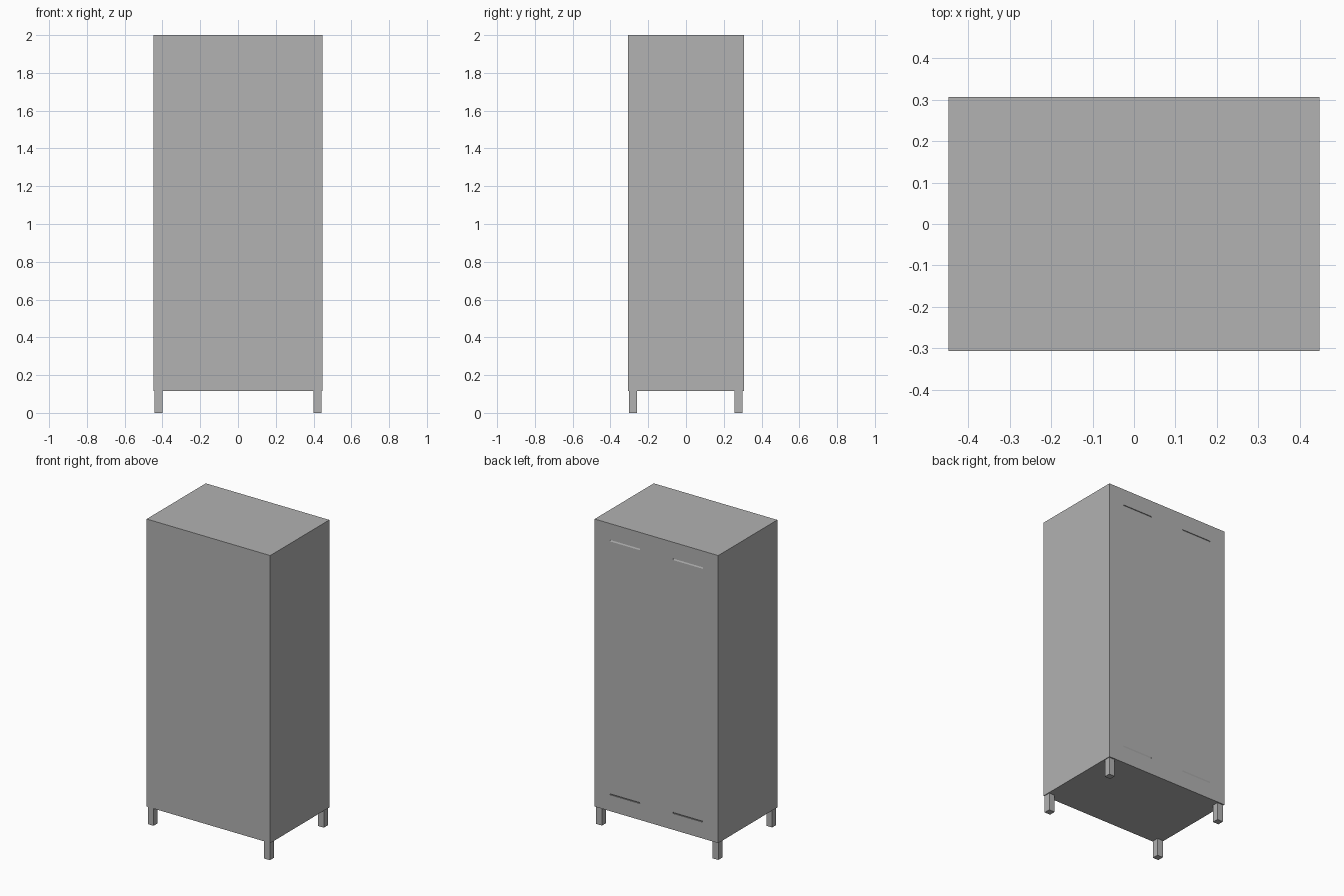
import bpy
import bmesh
from mathutils import Vector

cube = bpy.data.objects.get("Cube")
if cube:
    bpy.data.objects.remove(cube, do_unlink=True)

WIDTH, DEPTH, TOP, BASE = 0.896, 0.612, 2.0, 0.115
BACK = DEPTH / 2

grey = bpy.data.materials.new("light_grey")
grey.use_nodes = True
grey.diffuse_color = (0.445, 0.445, 0.445, 1)
grey.node_tree.nodes["Principled BSDF"].inputs["Base Color"].default_value = grey.diffuse_color


def add_object(name, bm):
    bmesh.ops.recalc_face_normals(bm, faces=bm.faces)
    mesh = bpy.data.meshes.new(name)
    bm.to_mesh(mesh)
    bm.free()
    mesh.materials.append(grey)
    obj = bpy.data.objects.new(name, mesh)
    bpy.context.collection.objects.link(obj)
    return obj


def box(name, center, size):
    bm = bmesh.new()
    bmesh.ops.create_cube(bm, size=1)
    for v in bm.verts:
        v.co = Vector(a * b for a, b in zip(v.co, size)) + Vector(center)
    return add_object(name, bm)


def wedge(name, x, z, rise):
    """Shallow wedge with a flat ledge at z, tapering out to the back surface."""
    bm = bmesh.new()
    profile = [(BACK + 0.01, z), (BACK - 0.005, z), (BACK + 0.01, z + 3 * rise)]
    face = bm.faces.new([bm.verts.new((x - 0.108, y, h)) for y, h in profile])
    geom = bmesh.ops.extrude_face_region(bm, geom=[face])["geom"]
    bmesh.ops.translate(bm, vec=(0.216, 0, 0),
                        verts=[g for g in geom if isinstance(g, bmesh.types.BMVert)])
    obj = add_object(name, bm)
    obj.hide_render = True
    obj.hide_set(True)
    return obj


# Cabinet body
body = box("cabinet_body", (0, 0, (TOP + BASE) / 2), (WIDTH, DEPTH, TOP - BASE))

# Narrow vent ledges in the back, a pair at the bottom and a pair at the top
for side, x in (("left", 0.229), ("right", -0.229)):
    for level, z, rise in (("lower", 0.222, 0.01), ("upper", 1.893, -0.01)):
        cutter = wedge(f"{level}_{side}_vent_cutter", x, z, rise)
        cut = body.modifiers.new(f"{level}_{side}_vent", "BOOLEAN")
        cut.operation = "DIFFERENCE"
        cut.solver = "EXACT"
        cut.object = cutter

# Apply the cuts and drop the cutters
bpy.context.view_layer.update()
cut_mesh = bpy.data.meshes.new_from_object(
    body.evaluated_get(bpy.context.evaluated_depsgraph_get()))
cutters = [m.object for m in body.modifiers]
body.modifiers.clear()
body.data = cut_mesh
for cutter in cutters:
    bpy.data.objects.remove(cutter, do_unlink=True)

# Four square legs
for side, x in (("left", 0.422), ("right", -0.422)):
    for end, y in (("front", -0.281), ("back", 0.277)):
        box(f"{end}_{side}_leg", (x, y, BASE / 2), (0.042, 0.042, BASE))
